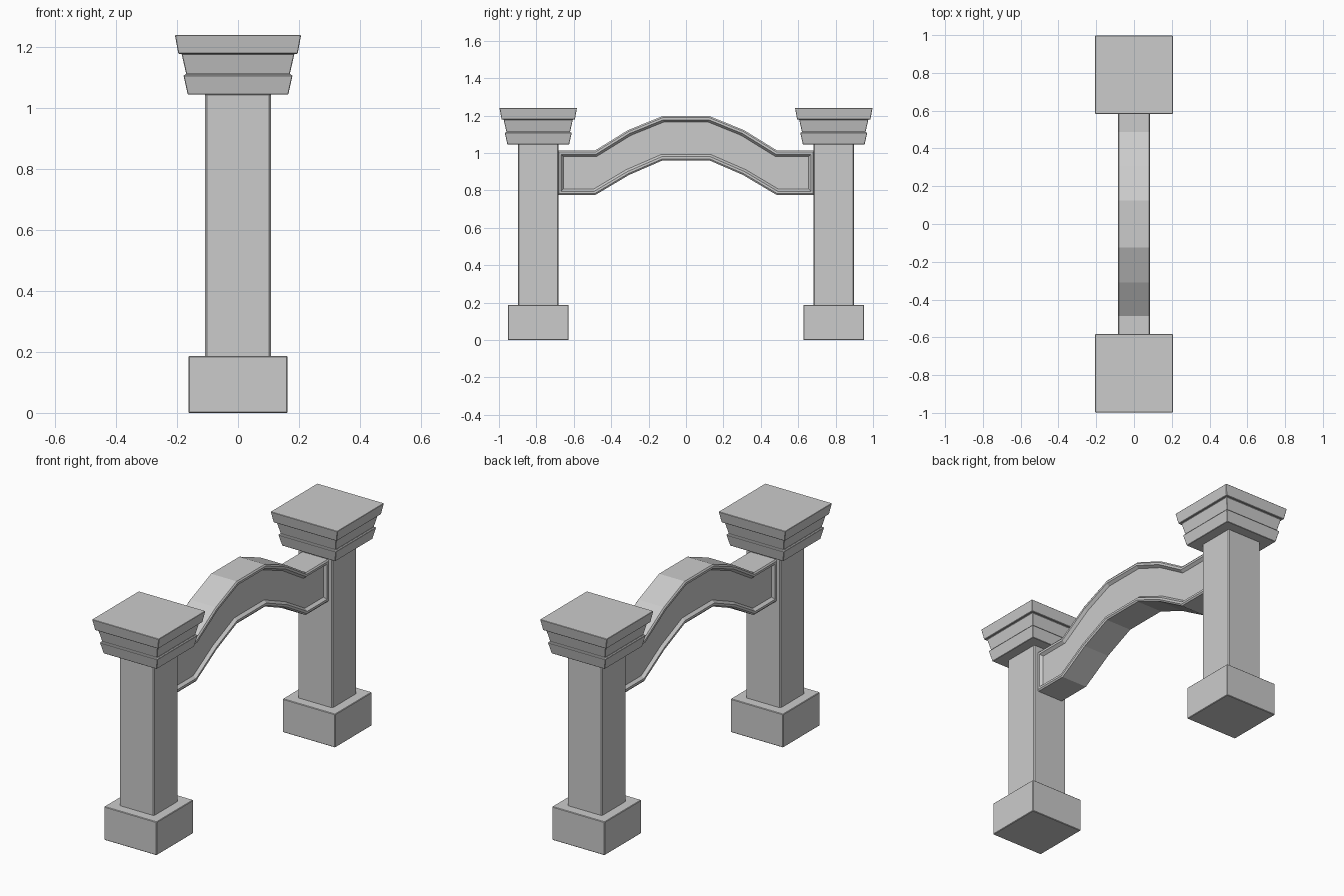
import bpy, bmesh

if "Cube" in bpy.data.objects:
    bpy.data.objects.remove(bpy.data.objects["Cube"])


def finish(bm, name):
    bmesh.ops.recalc_face_normals(bm, faces=bm.faces)
    mesh = bpy.data.meshes.new(name)
    bm.to_mesh(mesh)
    bm.free()
    obj = bpy.data.objects.new(name, mesh)
    bpy.context.collection.objects.link(obj)
    return obj


def square_stack(name, y, rings, bevel):
    """Square solid lofted through (half width, z) rings."""
    bm = bmesh.new()
    loops = [[bm.verts.new((sx * h, y + sy * h, z))
              for sx, sy in ((-1, -1), (1, -1), (1, 1), (-1, 1))] for h, z in rings]
    for a, b in zip(loops, loops[1:]):
        for i in range(4):
            j = (i + 1) % 4
            bm.faces.new((a[i], a[j], b[j], b[i]))
    bm.faces.new(loops[0][::-1])
    bm.faces.new(loops[-1])
    obj = finish(bm, name)
    mod = obj.modifiers.new("edge", 'BEVEL')
    mod.width = bevel
    mod.segments = 1


# Two pillars: plinth, shaft and flared three-tier capital
for side, y in (("front", -0.79), ("back", 0.79)):
    square_stack(side + "_plinth", y, [(0.163, 0), (0.163, 0.187)], 0.003)
    square_stack(side + "_shaft", y, [(0.108, 0.18), (0.108, 1.05)], 0.006)
    square_stack(side + "_capital", y,
                 [(0.165, 1.045), (0.179, 1.108), (0.170, 1.112),
                  (0.185, 1.178), (0.196, 1.179), (0.207, 1.24)], 0.002)

# Arched beam with a recessed panel on each side
top = [(0.125, 1.197), (0.31, 1.122), (0.488, 1.012), (0.688, 1.012)]
bottom = [(0.688, 0.775), (0.485, 0.775), (0.305, 0.882), (0.125, 0.96)]
half = top + bottom
outline = half + [(-y, z) for y, z in reversed(half)]

bm = bmesh.new()
rim_x = 0.085
chamfer = 0.006
left = [bm.verts.new((-rim_x + chamfer, y, z)) for y, z in outline]
right = [bm.verts.new((rim_x - chamfer, y, z)) for y, z in outline]
n = len(outline)
for i in range(n):
    j = (i + 1) % n
    bm.faces.new((left[i], left[j], right[j], right[i]))
panels = [bm.faces.new(left[::-1]), bm.faces.new(right)]
bmesh.ops.recalc_face_normals(bm, faces=bm.faces)

# Chamfered edge, flat rim, then stepped-in panel
for thickness, depth in ((0.008, chamfer), (0.012, 0), (0.012, -0.016)):
    for face in panels:
        bmesh.ops.inset_region(bm, faces=[face], thickness=thickness, depth=depth,
                               use_even_offset=True, use_boundary=True)
finish(bm, "arched_beam")
